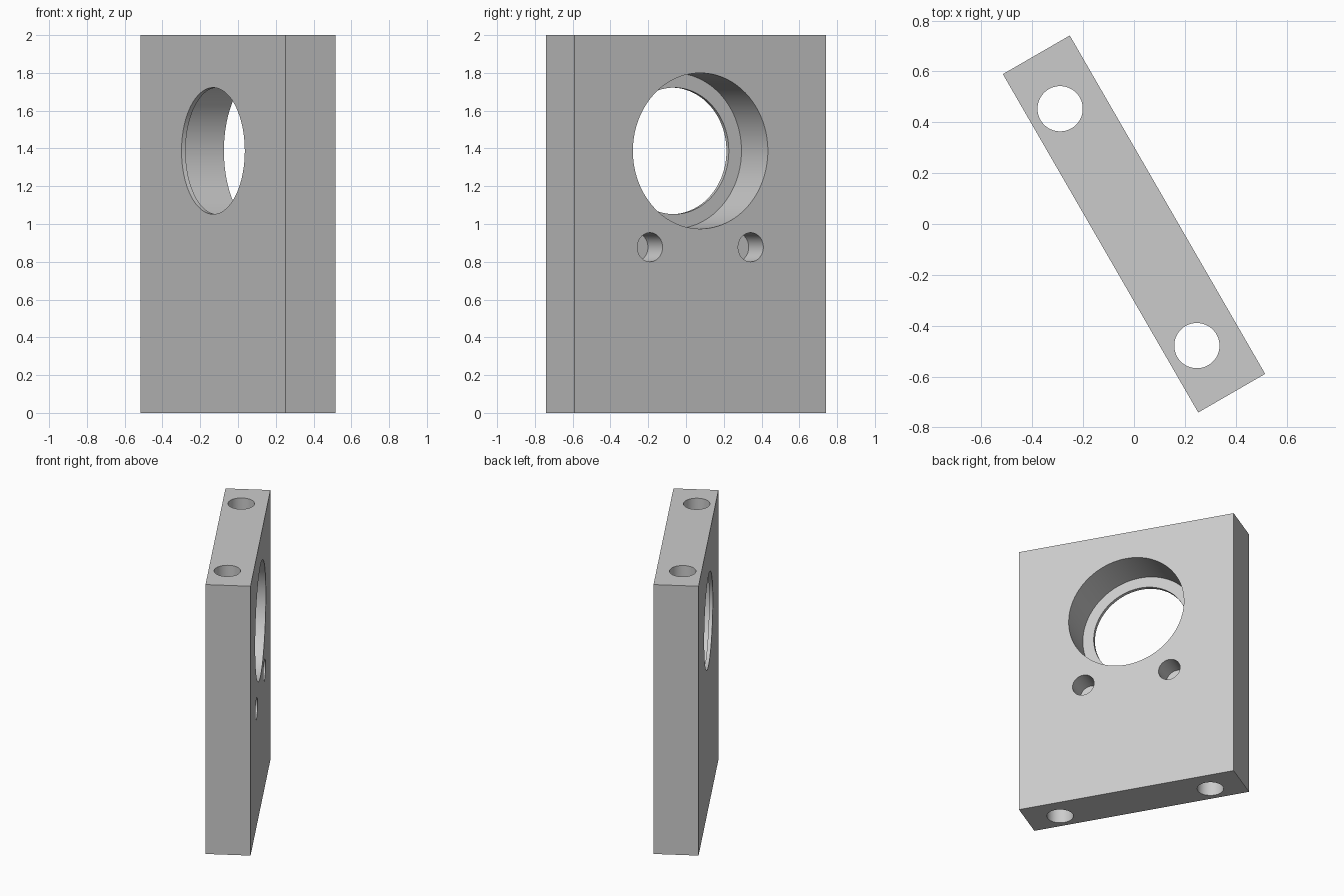
import bpy
from math import radians, pi

cube = bpy.data.objects.get("Cube")
if cube:
    bpy.data.objects.remove(cube, do_unlink=True)

THICK, LENGTH, HEIGHT = 0.304, 1.537, 2.0
FACE = THICK / 2
BORE_Z, SCREW_Z = 1.387, 0.877

grey = bpy.data.materials.new("plain grey")
grey.use_nodes = True
colour = (0.6, 0.6, 0.6, 1)
grey.diffuse_color = colour
grey.node_tree.nodes["Principled BSDF"].inputs["Base Color"].default_value = colour

# Upright plate, thin along x and long along y until it is turned
bpy.ops.mesh.primitive_cube_add(size=1, location=(0, 0, HEIGHT / 2))
plate = bpy.context.object
plate.name = "mounting_plate"
plate.scale = (THICK, LENGTH, HEIGHT)
bpy.ops.object.transform_apply(location=True, rotation=False, scale=True)
plate.data.materials.append(grey)


def drill(radius, start, end, sides=96):
    """Cut a round hole running between two points along x or z."""
    along_x = start[0] != end[0]
    middle = [(a + b) / 2 for a, b in zip(start, end)]
    depth = sum(abs(b - a) for a, b in zip(start, end))
    bpy.ops.mesh.primitive_cylinder_add(
        vertices=sides, radius=radius, depth=depth, location=middle,
        rotation=(0, pi / 2 if along_x else 0, 0))
    cutter = bpy.context.object
    cutter.name = "hole_cutter"
    cutter.hide_render = True
    cutter.data.materials.append(grey)
    bpy.context.view_layer.objects.active = plate
    cut = plate.modifiers.new("hole", "BOOLEAN")
    cut.operation = "DIFFERENCE"
    cut.solver = "EXACT"
    cut.object = cutter
    bpy.ops.object.modifier_apply(modifier=cut.name)
    bpy.data.objects.remove(cutter, do_unlink=True)


# Large bore: wide pocket leaving a thin lip, then the narrower opening
drill(0.4125, (-FACE + 0.025, 0, BORE_Z), (FACE + 0.1, 0, BORE_Z), 128)
drill(0.335, (-FACE - 0.1, 0, BORE_Z), (FACE, 0, BORE_Z), 128)

for side in (-1, 1):
    # Blind screw holes below the bore
    drill(0.077, (-0.003, side * 0.308, SCREW_Z),
          (FACE + 0.1, side * 0.308, SCREW_Z), 64)
    # Bolt holes running the full height
    drill(0.089, (-0.025, side * 0.538, -0.1),
          (-0.025, side * 0.538, HEIGHT + 0.1), 64)

# Turn the plate and smooth the round walls
plate.rotation_euler.z = radians(30)
bpy.ops.object.select_all(action="DESELECT")
plate.select_set(True)
bpy.context.view_layer.objects.active = plate
bpy.ops.object.transform_apply(location=False, rotation=True, scale=False)
bpy.ops.object.shade_smooth_by_angle(angle=radians(30))
